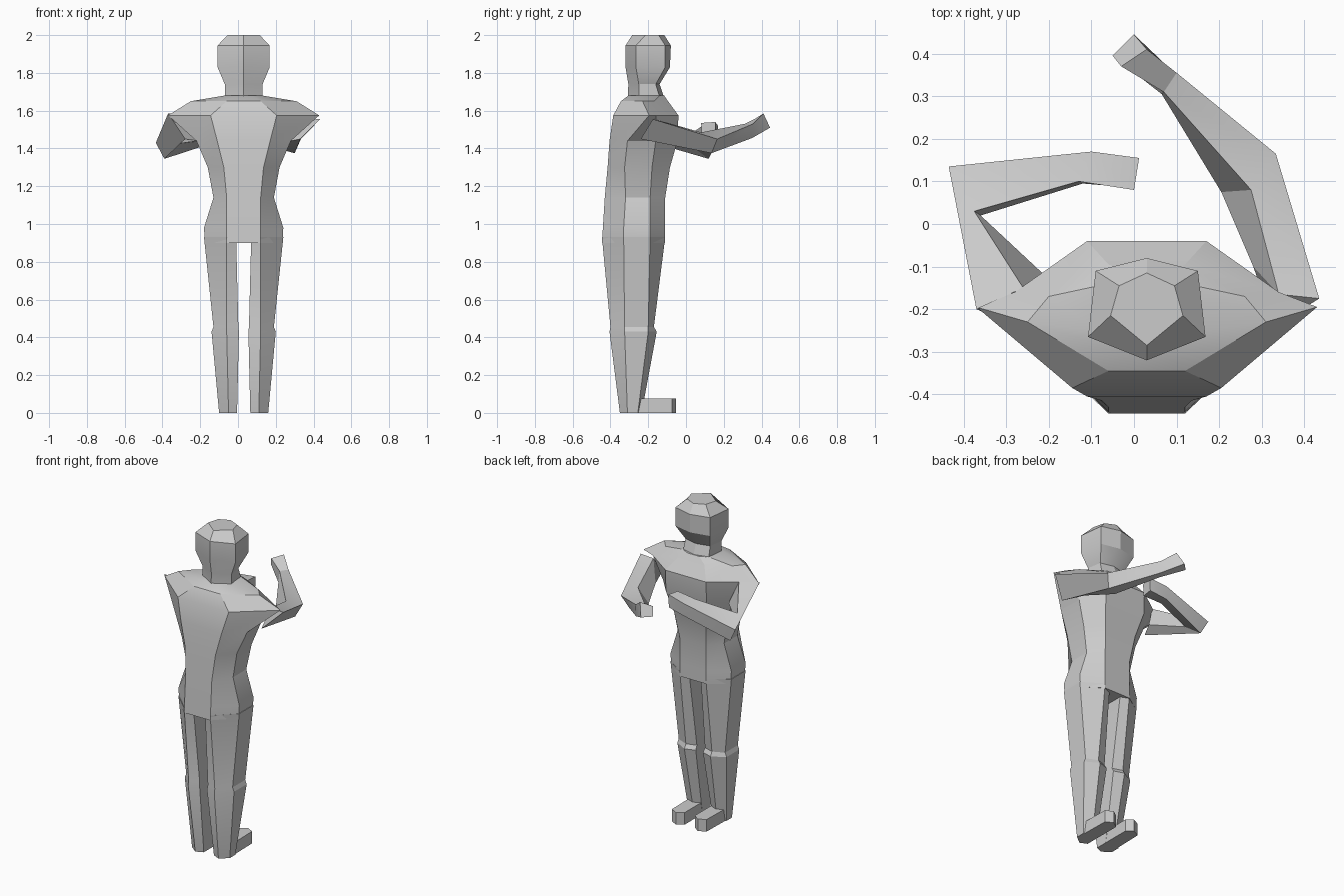
import bpy, bmesh, math

CX = 0.03  # the body's mirror plane


def loft(name, rings):
    """Skin a stack of equal-length point rings and cap both ends."""
    bm = bmesh.new()
    loops = [[bm.verts.new(p) for p in ring] for ring in rings]
    n = len(loops[0])
    for a, b in zip(loops, loops[1:]):
        for i in range(n):
            j = (i + 1) % n
            bm.faces.new((a[i], a[j], b[j], b[i]))
    bm.faces.new(loops[0])
    bm.faces.new(loops[-1])
    bmesh.ops.recalc_face_normals(bm, faces=bm.faces)
    me = bpy.data.meshes.new(name)
    bm.to_mesh(me)
    bm.free()
    ob = bpy.data.objects.new(name, me)
    bpy.context.collection.objects.link(ob)
    bpy.ops.object.select_all(action='DESELECT')
    ob.select_set(True)
    bpy.context.view_layer.objects.active = ob
    bpy.ops.object.shade_smooth_by_angle(angle=math.radians(25))
    return ob


def mirrored(z, half):
    """Closed ring from a half outline running back to front."""
    right = [(CX + u, y, z) for u, y in half]
    left = [(CX - u, y, z) for u, y in reversed(half) if u > 0]
    return right + left


# Head and neck: six-sided rings
head = [
    (1.64, -.31, .10, -.25, .09, -.13, -.105),
    (1.74, -.305, .10, -.25, .085, -.16, -.14),
    (1.83, -.32, .138, -.265, .12, -.11, -.085),
    (1.945, -.32, .138, -.265, .12, -.11, -.08),
    (2.0, -.285, .085, -.215, .065, -.145, -.115),
]
loft("head", [mirrored(z, [(0, yb), (u1, y1), (u2, y2), (0, yf)])
              for z, yb, u1, y1, u2, y2, yf in head])

# Torso: eight-sided rings (back, side back, side front, front)
torso = [
    (.90, .09, -.445, .205, -.33, .205, -.19, .09, -.11),
    (.98, .09, -.44, .21, -.33, .21, -.19, .09, -.11),
    (1.14, .09, -.43, .16, -.32, .16, -.19, .09, -.11),
    (1.30, .105, -.415, .19, -.325, .19, -.18, .11, -.085),
    (1.44, .14, -.405, .25, -.31, .24, -.16, .14, -.045),
    (1.575, .175, -.385, .40, -.195, .31, -.16, .14, -.04),
    (1.65, .09, -.345, .28, -.23, .23, -.17, .09, -.095),
    (1.68, .04, -.305, .10, -.255, .09, -.14, .04, -.115),
]
loft("torso", [mirrored(r[0], [r[1:3], r[3:5], r[5:7], r[7:9]]) for r in torso])

# Legs: inner, mid and outer offsets with back and front depth
leg = [
    (0.0, .035, .08, .13, -.35, -.31, -.255, -.235),
    (.43, .025, .09, .17, -.405, -.325, -.20, -.155),
    (.455, .028, .09, .16, -.40, -.325, -.20, -.17),
    (.93, .04, .09, .21, -.445, -.33, -.19, -.11),
]
foot = [(.035, -.31), (.035, -.08), (.075, -.052), (.12, -.075), (.125, -.31)]
for side, s in (("left", -1), ("right", 1)):
    loft(side + "_leg", [
        [(CX + s * u, y, z) for u, y in (
            (mid, yb), (out, yob), (out, yof), (mid, yf),
            (inn, yf - .02), (inn, yb + .02))]
        for z, inn, mid, out, yb, yob, yof, yf in leg])
    loft(side + "_foot", [[(CX + s * u, y, z) for u, y in foot] for z in (0, .075)])

# Arms: four-sided rings at shoulder, elbow, wrist and hand tip
loft("left_arm", [
    [(-.37, -.20, 1.585), (-.26, -.15, 1.575), (-.21, -.12, 1.44), (-.28, -.24, 1.45)],
    [(-.435, .135, 1.43), (-.375, .03, 1.48), (-.36, .02, 1.42), (-.39, .12, 1.345)],
    [(-.10, .17, 1.52), (-.13, .10, 1.53), (-.12, .095, 1.45), (-.10, .165, 1.44)],
    [(.012, .155, 1.54), (0, .08, 1.535), (0, .085, 1.46), (.01, .155, 1.46)],
])
loft("right_arm", [
    [(.435, -.175, 1.555), (.34, -.165, 1.555), (.28, -.10, 1.44), (.33, -.24, 1.45)],
    [(.333, .165, 1.45), (.275, .08, 1.485), (.205, .075, 1.40), (.30, .135, 1.375)],
    [(.10, .355, 1.53), (.07, .31, 1.53), (.065, .305, 1.46), (.10, .35, 1.455)],
    [(.03, .41, 1.585), (-.03, .37, 1.56), (-.05, .395, 1.51), (0, .445, 1.51)],
])
